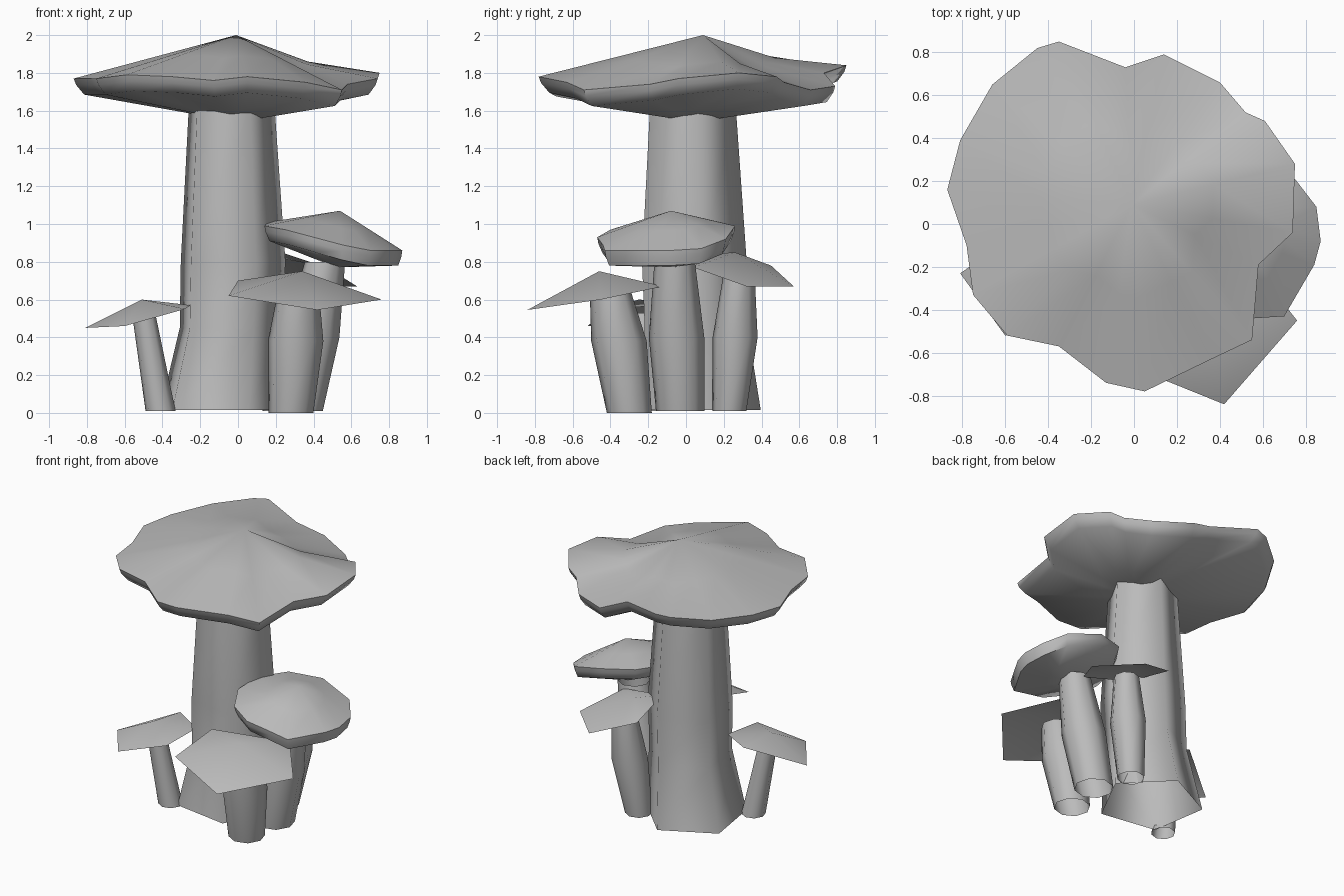
import bpy
import bmesh
from math import cos, sin, radians
from mathutils import Vector

default_cube = bpy.data.objects.get("Cube")
if default_cube:
    bpy.data.objects.remove(default_cube, do_unlink=True)

# One plain colour for the whole cluster
grey = bpy.data.materials.new("mushroom grey")
grey.use_nodes = True
colour = (0.5, 0.5, 0.5, 1.0)
grey.diffuse_color = colour
grey.node_tree.nodes["Principled BSDF"].inputs["Base Color"].default_value = colour


def loft(name, rings, sharp_angle):
    """Skin a stack of rings; a ring of equal points merges to a tip."""
    mesh = bpy.data.meshes.new(name)
    bm = bmesh.new()
    loops = [[bm.verts.new(point) for point in ring] for ring in rings]
    count = len(loops[0])
    for upper, lower in zip(loops, loops[1:]):
        for i in range(count):
            j = (i + 1) % count
            bm.faces.new((upper[i], lower[i], lower[j], upper[j]))
    bmesh.ops.remove_doubles(bm, verts=bm.verts, dist=0.0001)
    bmesh.ops.recalc_face_normals(bm, faces=bm.faces)
    bm.to_mesh(mesh)
    bm.free()
    mesh.materials.append(grey)
    mesh.shade_smooth()
    mesh.set_sharp_from_angle(angle=radians(sharp_angle))
    obj = bpy.data.objects.new(name, mesh)
    bpy.context.scene.collection.objects.link(obj)


def stem(name, path, sides=8, phase=38):
    """Hollow stem, open at the foot; each path entry is x, y, z, radius."""
    angles = [radians(phase + 360 * i / sides) for i in range(sides)]
    rings = [[(x + radius * cos(a), y + radius * sin(a), z) for a in angles]
             for x, y, z, radius in path]
    loft(name, rings, 75)


def thick_cap(name, apex, under, rim, lip, sag):
    """Cap with a wavy rim that rolls under; its back left slope sags."""
    apex, under = Vector(apex), Vector(under)
    edge = [Vector(point) for point in rim]

    def rim_ring(scale, drop):
        result = []
        for point in edge:
            flat = apex.lerp(point, scale)
            result.append(Vector((flat.x, flat.y, point.z - drop)))
        return result

    slope = [apex.lerp(point, 0.5) for point in edge]
    for middle, point in zip(slope, edge):
        if point.x + point.y > 0.3:
            middle.z -= sag
    tucked = rim_ring(0.935, lip)
    inner = [point.lerp(under, 0.6) for point in tucked]
    count = len(edge)
    loft(name, [[apex] * count, slope, edge, rim_ring(0.985, lip * 0.4),
                tucked, inner, [under] * count], 60)


def thin_cap(name, apex, rim):
    """Sharp-edged single sheet folded over a low peak."""
    loft(name, [[apex] * len(rim), rim], 60)


# Tall central mushroom
stem("main_stem", [(-0.1, 0.05, 0.015, 0.35), (-0.05, 0.04, 0.45, 0.29),
                   (-0.04, 0.03, 0.8, 0.295), (-0.045, 0.025, 1.6, 0.243)], 5, 9)
thick_cap("main_cap", (-0.01, 0.09, 2), (0, 0.05, 1.54), [
    (-0.87, 0.16, 1.77), (-0.81, 0.39, 1.78), (-0.66, 0.65, 1.8),
    (-0.45, 0.82, 1.83), (-0.35, 0.85, 1.84), (-0.04, 0.73, 1.8),
    (0.14, 0.79, 1.73), (0.4, 0.66, 1.71), (0.52, 0.52, 1.75),
    (0.61, 0.48, 1.78), (0.75, 0.28, 1.8), (0.74, -0.04, 1.77),
    (0.58, -0.19, 1.74), (0.55, -0.54, 1.71), (0.36, -0.63, 1.75),
    (0.05, -0.78, 1.78), (-0.13, -0.74, 1.76), (-0.35, -0.57, 1.78),
    (-0.59, -0.52, 1.79), (-0.75, -0.33, 1.77), (-0.78, -0.1, 1.77)], 0.085, 0.04)

# Medium mushroom on the left side
stem("side_stem", [(0.32, -0.03, 0.01, 0.13), (0.39, -0.05, 0.4, 0.148),
                   (0.46, -0.06, 0.8, 0.108)])
thick_cap("side_cap", (0.54, -0.08, 1.07), (0.52, -0.08, 0.77), [
    (0.87, -0.08, 0.86), (0.84, -0.19, 0.86), (0.7, -0.43, 0.86),
    (0.55, -0.44, 0.89), (0.4, -0.47, 0.93), (0.25, -0.4, 0.97),
    (0.14, -0.2, 0.99), (0.16, 0, 1.01), (0.28, 0.18, 1.01),
    (0.5, 0.26, 0.99), (0.75, 0.21, 0.92), (0.85, 0.08, 0.87)], 0.08, 0)

# Short front mushroom
stem("front_stem", [(0.28, -0.3, 0, 0.12), (0.305, -0.355, 0.38, 0.148),
                    (0.32, -0.4, 0.64, 0.11)])
thin_cap("front_cap", (0.34, -0.46, 0.75), [
    (0.42, -0.84, 0.545), (0.76, -0.45, 0.6), (0.5, -0.12, 0.67),
    (0.0, -0.3, 0.7), (-0.05, -0.65, 0.62)])

# Back mushroom beside the main stem
stem("back_stem", [(0.22, 0.23, 0.01, 0.09), (0.27, 0.26, 0.4, 0.12),
                   (0.3, 0.28, 0.72, 0.085)])
thin_cap("back_cap", (0.23, 0.26, 0.85), [
    (0.63, 0.32, 0.67), (0.38, 0.57, 0.67), (0.08, 0.45, 0.78),
    (0.12, 0.1, 0.84), (0.47, 0.04, 0.77)])

# Small slender mushroom on the right side
stem("small_stem", [(-0.41, -0.19, 0.01, 0.08), (-0.5, -0.23, 0.53, 0.062)])
thin_cap("small_cap", (-0.51, -0.25, 0.6), [
    (-0.81, -0.23, 0.45), (-0.6, -0.52, 0.46), (-0.28, -0.42, 0.55),
    (-0.25, -0.12, 0.57), (-0.47, 0.01, 0.58)])
